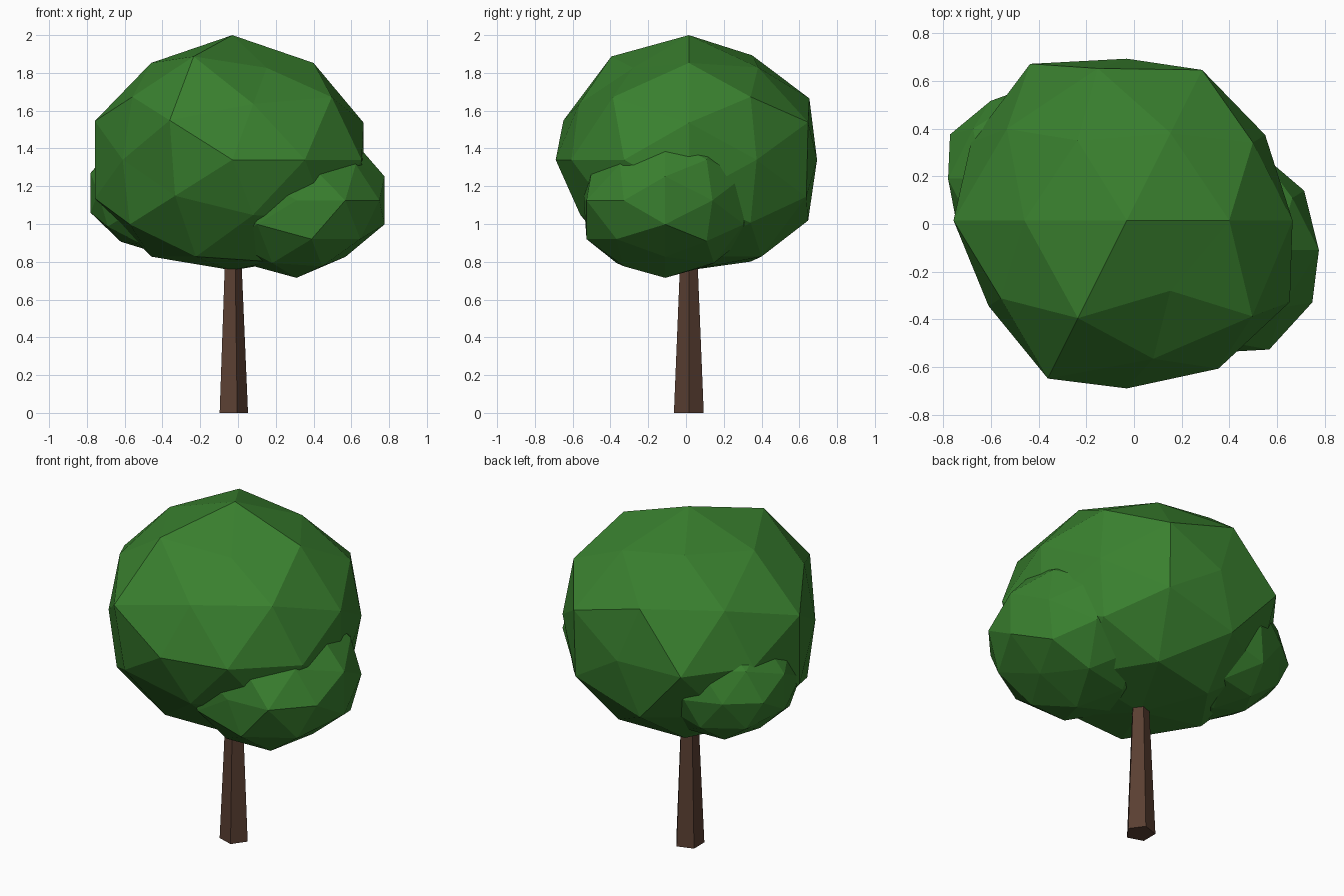
import bpy
import bmesh
from math import atan2, degrees, pi
from mathutils import Matrix

cube = bpy.data.objects.get("Cube")
if cube:
    bpy.data.objects.remove(cube, do_unlink=True)


def make_material(name, rgb):
    mat = bpy.data.materials.new(name)
    mat.use_nodes = True
    color = (*rgb, 1.0)
    mat.diffuse_color = color
    mat.node_tree.nodes["Principled BSDF"].inputs["Base Color"].default_value = color
    return mat


def finish(bm, name, mat):
    mesh = bpy.data.meshes.new(name)
    bmesh.ops.recalc_face_normals(bm, faces=bm.faces)
    bm.to_mesh(mesh)
    bm.free()
    mesh.materials.append(mat)
    obj = bpy.data.objects.new(name, mesh)
    bpy.context.scene.collection.objects.link(obj)
    return obj


def ring_order(vert):
    """Order vertices from pole to pole, then around each ring."""
    x, y, z = vert.co
    angle = 0 if abs(z) > 0.99 else round(degrees(atan2(y, x))) % 360
    return -round(z, 2), angle


def foliage(name, center, size, bulges, default, mat):
    """Low-poly ball lying on its side, with vertices pushed in or out."""
    bm = bmesh.new()
    bmesh.ops.create_icosphere(bm, subdivisions=2, radius=1)
    for i, vert in enumerate(sorted(bm.verts, key=ring_order)):
        vert.co *= bulges.get(i, default)
    bm.transform(Matrix.Translation(center)
                 @ Matrix.Diagonal((*size, 1))
                 @ Matrix.Rotation(pi / 2, 4, "X"))
    return finish(bm, name, mat)


leaf_green = make_material("leaf green", (0.041, 0.216, 0.028))
bark_brown = make_material("bark brown", (0.102, 0.050, 0.032))

# Tapered five-sided trunk, running up into the crown
bm = bmesh.new()
height = 1.0
bmesh.ops.create_cone(bm, cap_ends=True, segments=5, radius1=0.083,
                      radius2=0.04, depth=height)
# Turn one corner to face +x
corner = max(bm.verts, key=lambda v: v.co.y - v.co.z)
turn = -atan2(corner.co.y, corner.co.x)
bm.transform(Matrix.Translation((-0.03, 0.015, height / 2))
             @ Matrix.Rotation(turn, 4, "Z"))
finish(bm, "trunk", bark_brown)

# Large main crown
main_bulges = {
    0: 0.94, 2: 0.91, 3: 1.04, 4: 0.95, 5: 0.9,
    6: 1.02, 7: 1.04, 8: 0.91, 11: 1.02, 12: 0.88, 14: 1.0,
    18: 1.015, 20: 1.02, 21: 1.02, 23: 0.9, 27: 1.0,
    31: 0.91, 32: 0.93, 36: 0.99, 37: 1.0, 38: 1.03, 39: 0.99, 41: 0.905,
}
foliage("main_crown", (-0.03, 0.015, 1.34), (0.75, 0.75, 0.65),
        main_bulges, 0.975, leaf_green)

# Side lobes low on the crown
foliage("front_left_lobe", (0.31, -0.11, 1.125), (0.49, 0.49, 0.41),
        {0: 0.88, 2: 0.92, 6: 0.93, 24: 0.9, 31: 0.97, 41: 0.9}, 1.0, leaf_green)
foliage("back_right_lobe", (-0.4, 0.19, 1.165), (0.4, 0.4, 0.34),
        {0: 0.92, 22: 0.94, 23: 0.96, 28: 1.04, 38: 0.96}, 1.0, leaf_green)
